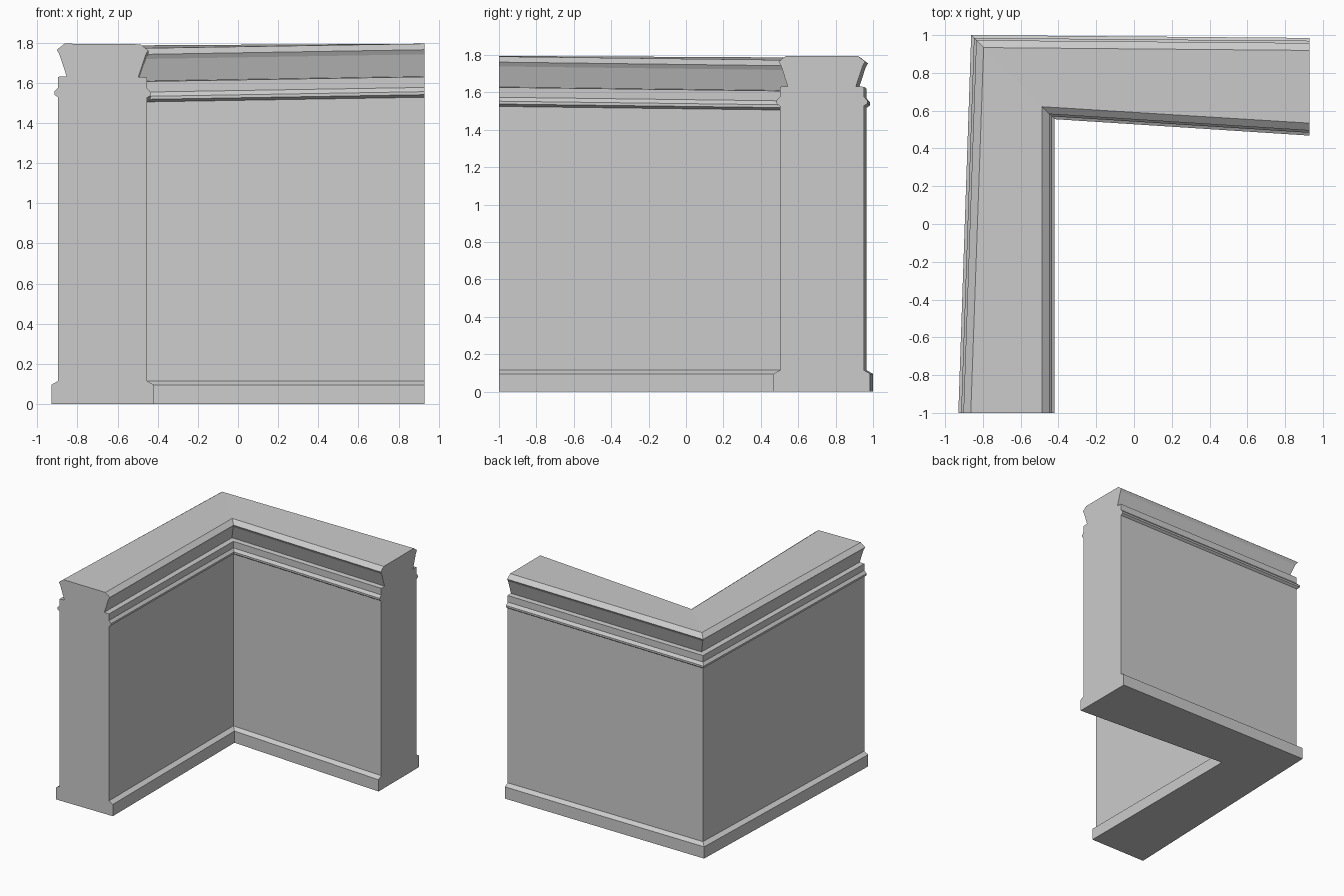
import bpy, bmesh

if "Cube" in bpy.data.objects:
    bpy.data.objects.remove(bpy.data.objects["Cube"])

# Moulding profile of one wall face: (inset from plinth line, height)
PROFILE = [
    (0.0, 0.0), (0.0, 0.095), (0.034, 0.115),            # plinth
    (0.034, 1.528),                                      # plain wall
    (0.015, 1.541), (0.015, 1.556), (0.034, 1.577),      # bead
    (0.034, 1.63), (0.076, 1.632),                       # ledge
    (0.04, 1.742), (0.027, 1.765), (0.066, 1.795),       # cornice
]

# Stations along the L: outer plinth point, inner plinth point,
# outer inset direction, sag of mouldings on the outer and inner side
STATIONS = [
    ((-0.93, -1.0), (-0.42, -1.0), (1, 0), 0.0, 0.003),
    ((-0.862, 1.0), (-0.42, 0.555), (1, -1), 0.01, 0.023),
    ((0.93, 0.985), (0.93, 0.468), (0, -1), 0.0, 0.0),
]


def side(point, direction, sag):
    return [(point[0] + direction[0] * d, point[1] + direction[1] * d,
             z - (sag if z > 1 else 0)) for d, z in PROFILE]


# Corner wall: loft the double-sided profile through the mitred corner
bm = bmesh.new()
rings = []
for outer, inner, direction, sag_out, sag_in in STATIONS:
    back = (-direction[0], -direction[1])
    ring = side(outer, direction, sag_out) + side(inner, back, sag_in)[::-1]
    rings.append([bm.verts.new(p) for p in ring])

count = len(rings[0])
for a, b in zip(rings, rings[1:]):
    for i in range(count):
        j = (i + 1) % count
        bm.faces.new((a[i], a[j], b[j], b[i]))

# End caps
bm.faces.new(rings[0])
bm.faces.new(rings[-1][::-1])
bmesh.ops.recalc_face_normals(bm, faces=bm.faces)

mesh = bpy.data.meshes.new("corner_wall")
bm.to_mesh(mesh)
bm.free()
wall = bpy.data.objects.new("corner_wall", mesh)
bpy.context.collection.objects.link(wall)
